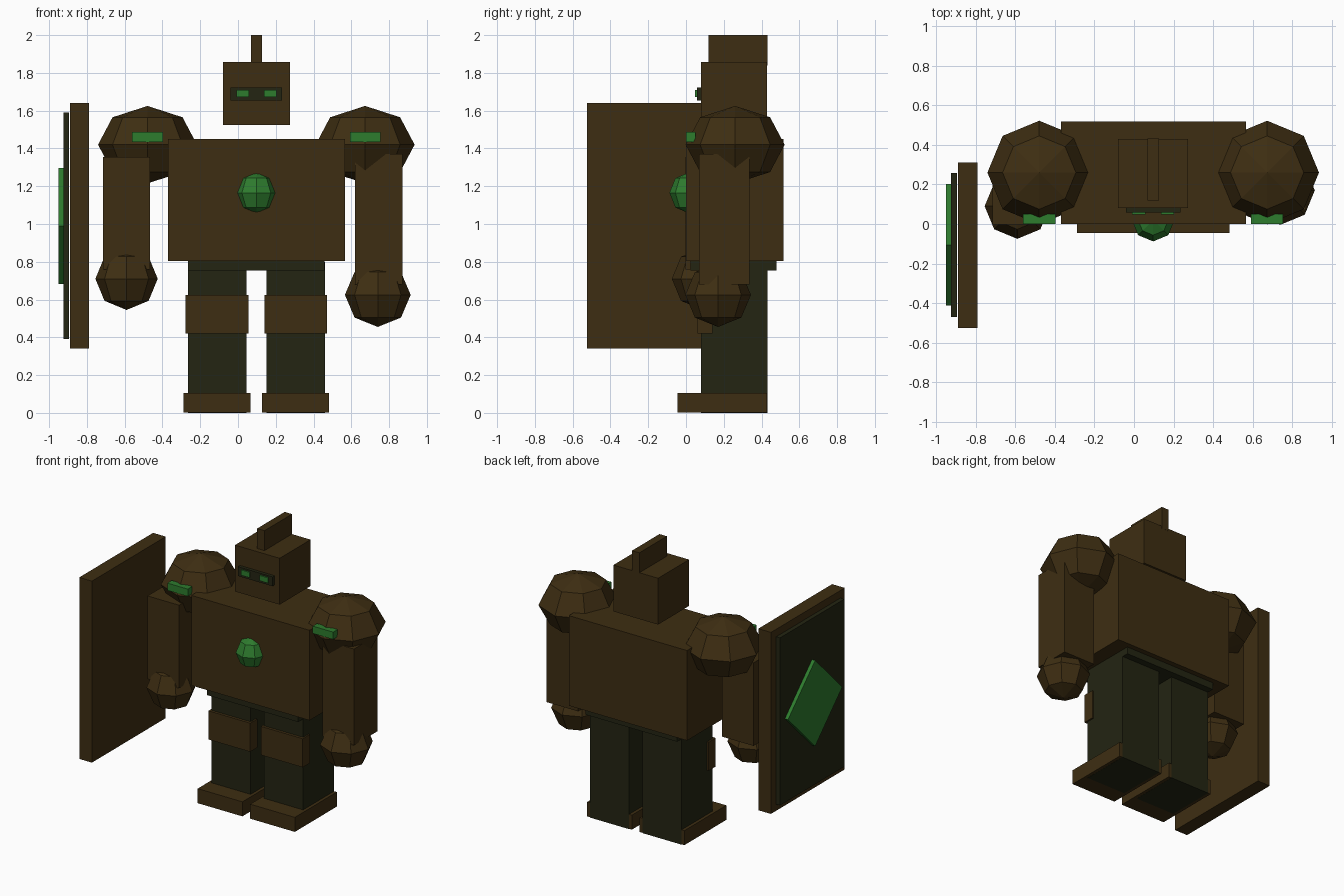
import bpy, bmesh
from math import radians
from mathutils import Matrix

cube = bpy.data.objects.get("Cube")
if cube:
    bpy.data.objects.remove(cube, do_unlink=True)


def material(name, rgb):
    m = bpy.data.materials.new(name)
    m.use_nodes = True
    color = (*rgb, 1)
    m.diffuse_color = color
    for node in m.node_tree.nodes:
        if node.type == 'BSDF_PRINCIPLED':
            node.inputs["Base Color"].default_value = color
    return m


BRONZE = material("dark bronze", (.048, .027, .006))
DARK = material("dark iron", (.017, .018, .006))
GREEN = material("glowing green", (.027, .2, .027))


def finish(name, bm, mat):
    mesh = bpy.data.meshes.new(name)
    bm.to_mesh(mesh)
    bm.free()
    mesh.materials.append(mat)
    obj = bpy.data.objects.new(name, mesh)
    bpy.context.collection.objects.link(obj)
    return obj


def box(name, mat, x, y, z, turn=0):
    """Block spanning the given ranges, optionally turned about its x axis."""
    bm = bmesh.new()
    spans = (x, y, z)
    size = [b - a for a, b in spans]
    mid = [(a + b) / 2 for a, b in spans]
    m = (Matrix.Translation(mid) @ Matrix.Rotation(radians(turn), 4, 'X')
         @ Matrix.Diagonal((*size, 1)))
    bmesh.ops.create_cube(bm, size=1, matrix=m)
    return finish(name, bm, mat)


def ball(name, mat, center, rx, rz):
    """Faceted eight-sided ball."""
    bm = bmesh.new()
    m = Matrix.Translation(center) @ Matrix.Diagonal((rx, rx, rz, 1))
    bmesh.ops.create_uvsphere(bm, u_segments=8, v_segments=4, radius=1, matrix=m)
    return finish(name, bm, mat)


def around(c, half):
    return (c - half, c + half)


MID = .097  # body centre line

# Torso, pelvis and chest gem
box("torso", BRONZE, (-.37, .567), (0, .517), (.805, 1.45))
box("pelvis", DARK, around(MID, .362), (.025, .48), (.755, .806))
ball("chest_gem", GREEN, (MID, .02, 1.165), .108, .11)

# Head, crest and visor
box("head", BRONZE, around(MID, .177), (.08, .43), (1.525, 1.857))
box("crest", BRONZE, around(MID, .029), (.12, .431), (1.84, 2))
box("visor", DARK, around(MID, .137), (.057, .09), (1.655, 1.722))

for side, s in (("right", -1), ("left", 1)):
    box(side + "_eye", GREEN, around(MID + s * .073, .033), (.048, .07), (1.672, 1.71))

    # Leg, knee pad and foot
    leg = MID + s * .208
    box(side + "_leg", DARK, around(leg, .155), (.08, .432), (0, .8))
    box(side + "_knee_pad", BRONZE, around(leg, .166), (.06, .14), (.42, .625))
    box(side + "_foot", BRONZE, around(leg, .177), (-.045, .43), (.001, .105))

    # Shoulder and its light
    shoulder = MID + s * .576
    ball(side + "_shoulder", BRONZE, (shoulder, .26, 1.42), .262, .205)
    box(side + "_shoulder_light", GREEN, around(shoulder, .081), (0, .05), (1.435, 1.487))

# Arms and fists; the right arm is raised slightly forward
box("right_arm", BRONZE, (-.715, -.465), (-.003, .257), (.76, 1.355))
ball("right_fist", BRONZE, (-.59, .09, .71), .165, .165)
box("left_arm", BRONZE, (.62, .87), (.07, .335), (.68, 1.37))
ball("left_fist", BRONZE, (.74, .17, .625), .174, .17)

# Shield with inset panel and diamond emblem
box("shield", BRONZE, (-.89, -.79), (-.525, .31), (.34, 1.64))
box("shield_panel", DARK, (-.925, -.895), (-.47, .257), (.39, 1.59))
edge = .3075 / 2 ** .5
box("shield_diamond", GREEN, (-.95, -.92), around(-.105, edge), around(.99, edge), 45)
